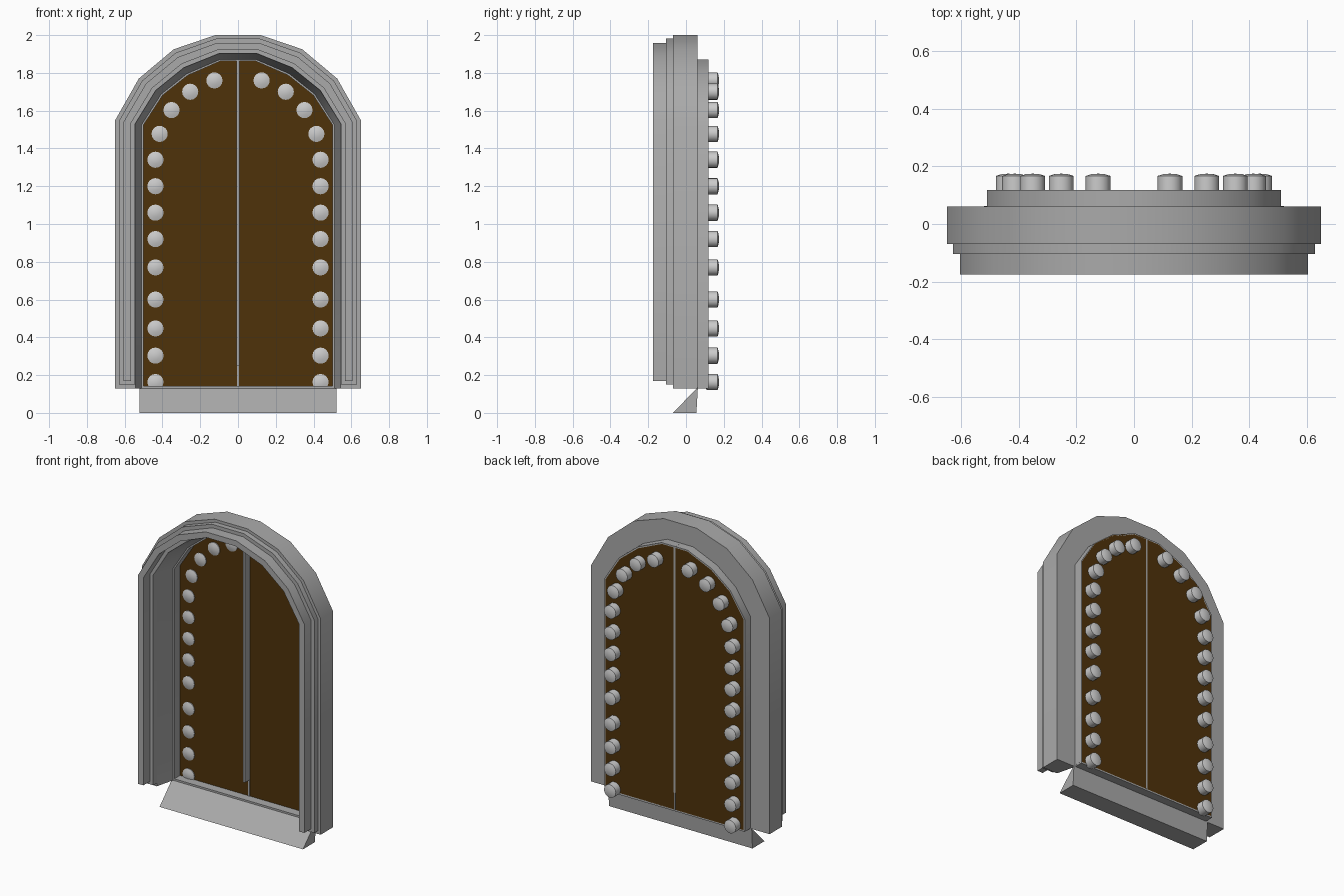
import bpy, bmesh, math

if "Cube" in bpy.data.objects:
    bpy.data.objects.remove(bpy.data.objects["Cube"])

# Half arch outlines (x, z) from spring line to crown: outer edge and door opening
OUTER = [(0.65, 1.55), (0.525, 1.77), (0.34, 1.925), (0.12, 2.0)]
INNER = [(0.515, 1.525), (0.41, 1.69), (0.272, 1.80), (0.095, 1.875)]


def material(name, colour):
    mat = bpy.data.materials.new(name)
    mat.diffuse_color = colour
    mat.use_nodes = True
    mat.node_tree.nodes["Principled BSDF"].inputs["Base Color"].default_value = mat.diffuse_color
    return mat


wood = material("brown_wood", (0.078, 0.032, 0.003, 1))
stone = material("dark_stone", (0.40, 0.40, 0.40, 1))


def arch(t, bottom):
    """Right half outline, blended between outer (t=0) and inner (t=1)."""
    half = [(a[0] + (b[0] - a[0]) * t, a[1] + (b[1] - a[1]) * t)
            for a, b in zip(OUTER, INNER)]
    return [(half[0][0], bottom)] + half


def full(t, bottom):
    h = arch(t, bottom)
    return h + [(-x, z) for x, z in reversed(h)]


def finish(name, bm, mat=None, smooth=False):
    bmesh.ops.recalc_face_normals(bm, faces=bm.faces[:])
    me = bpy.data.meshes.new(name)
    bm.to_mesh(me)
    bm.free()
    ob = bpy.data.objects.new(name, me)
    bpy.context.collection.objects.link(ob)
    if mat:
        me.materials.append(mat)
    if smooth:
        bpy.ops.object.select_all(action='DESELECT')
        bpy.context.view_layer.objects.active = ob
        ob.select_set(True)
        bpy.ops.object.shade_smooth_by_angle(angle=math.radians(35))
    return ob


def loft(name, rails):
    """Skin a cross-section whose corners each follow one rail."""
    bm = bmesh.new()
    rows = [[bm.verts.new(p) for p in row] for row in zip(*rails)]
    n = len(rails)
    for a, b in zip(rows, rows[1:]):
        for i in range(n):
            bm.faces.new((a[i], a[(i + 1) % n], b[(i + 1) % n], b[i]))
    bm.faces.new(rows[0])
    bm.faces.new(rows[-1][::-1])
    return finish(name, bm, stone, smooth=True)


def arch_ring(name, t_out, t_in_front, t_in_back, y0, y1, bottom):
    corners = [(t_out, y0), (t_in_front, y0), (t_in_back, y1), (t_out, y1)]
    return loft(name, [[(x, y, z) for x, z in full(t, bottom)] for t, y in corners])


def prism(name, outline, y0, y1, mat=stone):
    bm = bmesh.new()
    a = [bm.verts.new((x, y0, z)) for x, z in outline]
    b = [bm.verts.new((x, y1, z)) for x, z in outline]
    n = len(a)
    bm.faces.new(a)
    bm.faces.new(b[::-1])
    for i in range(n):
        bm.faces.new((a[i], a[(i + 1) % n], b[(i + 1) % n], b[i]))
    return finish(name, bm, mat)


def rect(x0, x1, z0, z1):
    return [(x0, z0), (x1, z0), (x1, z1), (x0, z1)]


# Stepped stone frame
arch_ring("frame_back", 0.0, 0.80, 1.04, -0.07, 0.06, 0.13)
arch_ring("frame_middle", 0.15, 0.78, 0.80, -0.105, -0.07, 0.15)
arch_ring("frame_front", 0.33, 0.62, 0.62, -0.175, -0.105, 0.17)

# Rim around the door, open towards the front
arch_ring("door_rim", 1.03, 1.10, 1.10, 0.055, 0.118, 0.14)
prism("door_rim_bottom", rect(-0.51, 0.51, 0.13, 0.142), 0.055, 0.118)
prism("door_centre_strip", rect(-0.007, 0.007, 0.25, 1.872), 0.062, 0.119)
prism("door_centre_strip_foot", rect(-0.005, 0.005, 0.14, 0.25), 0.11, 0.119)

# Two wooden leaves
for side, s in (("right", 1), ("left", -1)):
    half = arch(1.06, 0.14)
    outline = [(s * x, z) for x, z in [(0.006, 0.14)] + half + [(0.006, half[-1][1])]]
    prism("door_leaf_" + side, outline, 0.114, 0.118, wood)

# Sloping sill
loft("sill", [[(x, y, z) for x in (-0.522, 0.522)]
              for y, z in ((-0.07, 0), (0.055, 0), (0.063, 0.135))])

# Domed studs along the edge of each leaf
STUDS = [(0.437, z) for z in (0.163, 0.303, 0.447, 0.60, 0.77, 0.92, 1.06, 1.20, 1.34)]
STUDS += [(0.415, 1.477), (0.352, 1.603), (0.253, 1.70), (0.125, 1.76)]
PROFILE = [(0.022, 0.102), (0.043, 0.109), (0.043, 0.167), (0.024, 0.173)]
SIDES = 16
for side, s in (("right", 1), ("left", -1)):
    bm = bmesh.new()
    for cx, cz in STUDS:
        rings = []
        for r, y in PROFILE:
            rings.append([bm.verts.new((s * cx + r * math.cos(k * math.tau / SIDES), y,
                                        cz + r * math.sin(k * math.tau / SIDES)))
                          for k in range(SIDES)])
        for a, b in zip(rings, rings[1:]):
            for k in range(SIDES):
                j = (k + 1) % SIDES
                bm.faces.new((a[k], a[j], b[j], b[k]))
        for ring, y in ((rings[0], 0.10), (rings[-1], 0.175)):
            tip = bm.verts.new((s * cx, y, cz))
            for k in range(SIDES):
                bm.faces.new((ring[k], ring[(k + 1) % SIDES], tip))
    finish("door_studs_" + side, bm, smooth=True)
